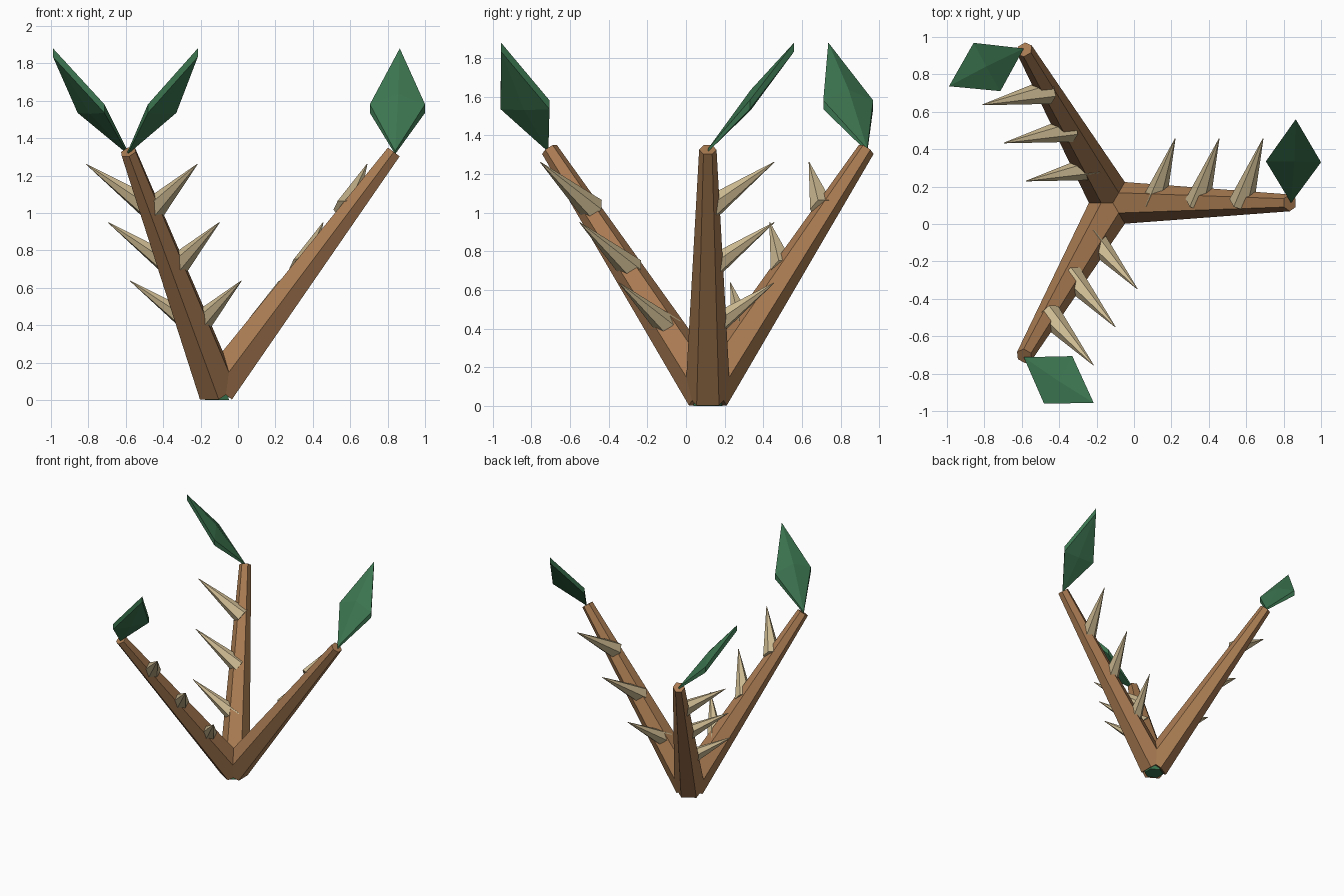
import bpy, bmesh
from math import radians
from mathutils import Matrix, Vector

cube = bpy.data.objects.get("Cube")
if cube:
    bpy.data.objects.remove(cube, do_unlink=True)

CENTRE = Vector((-0.113, 0.113, 0))   # where the three branches meet


def material(name, rgb):
    m = bpy.data.materials.new(name)
    m.use_nodes = True
    m.diffuse_color = (*rgb, 1)
    bsdf = next(n for n in m.node_tree.nodes if n.type == 'BSDF_PRINCIPLED')
    bsdf.inputs["Base Color"].default_value = (*rgb, 1)
    return m


bark = material("bark_brown", (0.40, 0.20, 0.085))
thorn_tan = material("thorn_tan", (0.62, 0.50, 0.29))
leaf_green = material("leaf_green", (0.045, 0.18, 0.08))


def finish(bm, name, mat):
    bmesh.ops.recalc_face_normals(bm, faces=bm.faces)
    mesh = bpy.data.meshes.new(name)
    bm.to_mesh(mesh)
    bm.free()
    mesh.materials.append(mat)
    return mesh


def taper(bm, start, end, r1, r2):
    """Six-sided tapered prism between two points, one corner towards the side."""
    z = (end - start).normalized()
    x = Vector((0, 1, 0)).cross(z).normalized()
    y = z.cross(x)
    rot = Matrix((x, y, z)).transposed().to_4x4()
    bmesh.ops.create_cone(bm, cap_ends=True, segments=6, radius1=r1, radius2=r2,
                          depth=(end - start).length,
                          matrix=Matrix.Translation((start + end) / 2) @ rot)


def place(mesh, name, angle=0):
    ob = bpy.data.objects.new(name, mesh)
    ob.location = CENTRE
    ob.rotation_euler.z = radians(angle)
    bpy.context.collection.objects.link(ob)


# Branch, leaning outwards along +x
base = Vector((0, 0, 0.063))
tip = Vector((0.946, 0, 1.326))
bm = bmesh.new()
taper(bm, base, tip, 0.116, 0.045)
branch = finish(bm, "branch", bark)

# Three thorns along one side of the branch
bm = bmesh.new()
for i in range(3):
    step = Vector((0.235, 0, 0.312)) * i
    taper(bm, Vector((0.218, 0, 0.392)) + step,
          Vector((0.333, 0.343, 0.637)) + step, 0.068, 0.002)
bmesh.ops.remove_doubles(bm, verts=bm.verts, dist=0.0001)
thorns = finish(bm, "thorns", thorn_tan)

# Diamond leaf: thin rim with a raised middle on both faces
bm = bmesh.new()
outline = [((0.953, 0, 1.322), 0.008), ((1.113, 0.217, 1.558), 0.023),
           ((0.978, 0.447, 1.857), 0.023), ((0.818, 0.222, 1.558), 0.023)]
rings = []
for side, middle in ((1, 1.635), (-1, 1.53)):
    ring = [bm.verts.new(Vector(p) + Vector((0, 0, side * h))) for p, h in outline]
    hub = bm.verts.new((0.97, 0.222, middle))
    for i in range(4):
        bm.faces.new((ring[i], ring[(i + 1) % 4], hub))
    rings.append(ring)
for i in range(4):
    j = (i + 1) % 4
    bm.faces.new((rings[0][i], rings[0][j], rings[1][j], rings[1][i]))
leaf = finish(bm, "leaf", leaf_green)

# Repeat the branch, thorns and leaf around the root
for label, angle in (("left", 0), ("back", 120), ("front", 240)):
    place(branch, label + "_branch", angle)
    place(thorns, label + "_thorns", angle)
    place(leaf, label + "_leaf", angle)

# Small green plug under the root
bm = bmesh.new()
taper(bm, Vector((0, 0, 0)), Vector((0, 0, 0.06)), 0.075, 0.06)
place(finish(bm, "root_plug", leaf_green), "root_plug")
